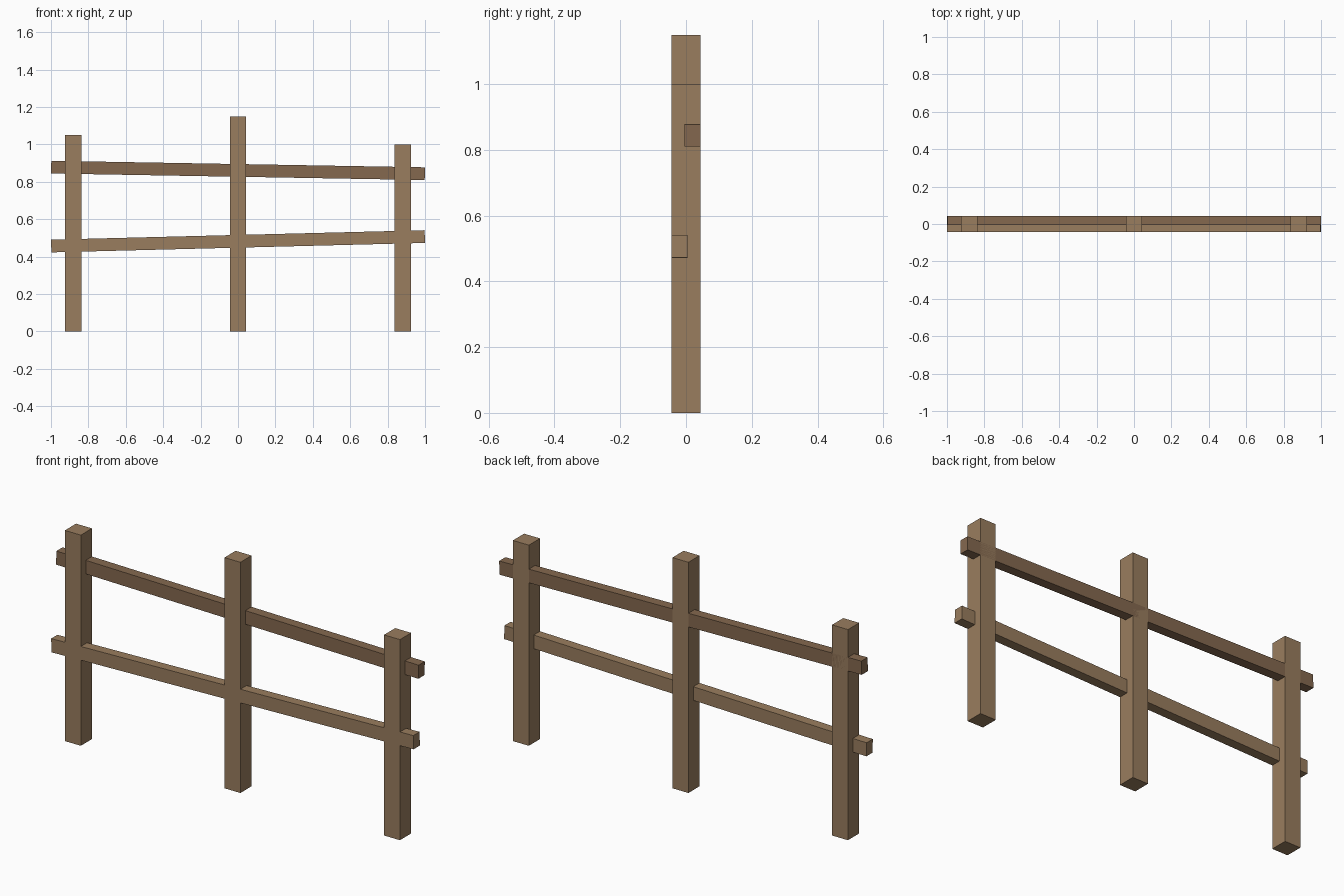
import bpy
from math import radians

if "Cube" in bpy.data.objects:
    bpy.data.objects.remove(bpy.data.objects["Cube"])


def material(name, color):
    m = bpy.data.materials.new(name)
    m.diffuse_color = color
    m.use_nodes = True
    m.node_tree.nodes["Principled BSDF"].inputs["Base Color"].default_value = m.diffuse_color
    return m


def beam(name, size, center, mat, tilt=0.0):
    bpy.ops.mesh.primitive_cube_add(size=1, location=center)
    ob = bpy.context.object
    ob.name = name
    ob.scale = size
    bpy.ops.object.transform_apply(location=False, rotation=False, scale=True)
    ob.rotation_euler.y = radians(tilt)
    ob.data.materials.append(mat)
    return ob


wood = material("wood", (0.32, 0.205, 0.113, 1))
dark_wood = material("dark_wood", (0.233, 0.14, 0.078, 1))

POST = 0.088      # square post width
RAIL_Y = 0.049    # rail thickness
RAIL_Z = 0.068    # rail height
offset = (POST - RAIL_Y) / 2

# Upright posts of uneven height
for name, x, h in (("left_post", -0.88, 1.05),
                   ("middle_post", 0.0, 1.15),
                   ("right_post", 0.88, 1.0)):
    beam(name, (POST, POST, h), (x, 0, h / 2), wood)

# Slightly tilted rails: lower flush with the front, upper flush with the back
beam("lower_rail", (1.998, RAIL_Y, RAIL_Z), (0, -offset, 0.482), wood, -1.45)
beam("upper_rail", (1.998, RAIL_Y, RAIL_Z), (0, offset, 0.861), dark_wood, 1.0)
